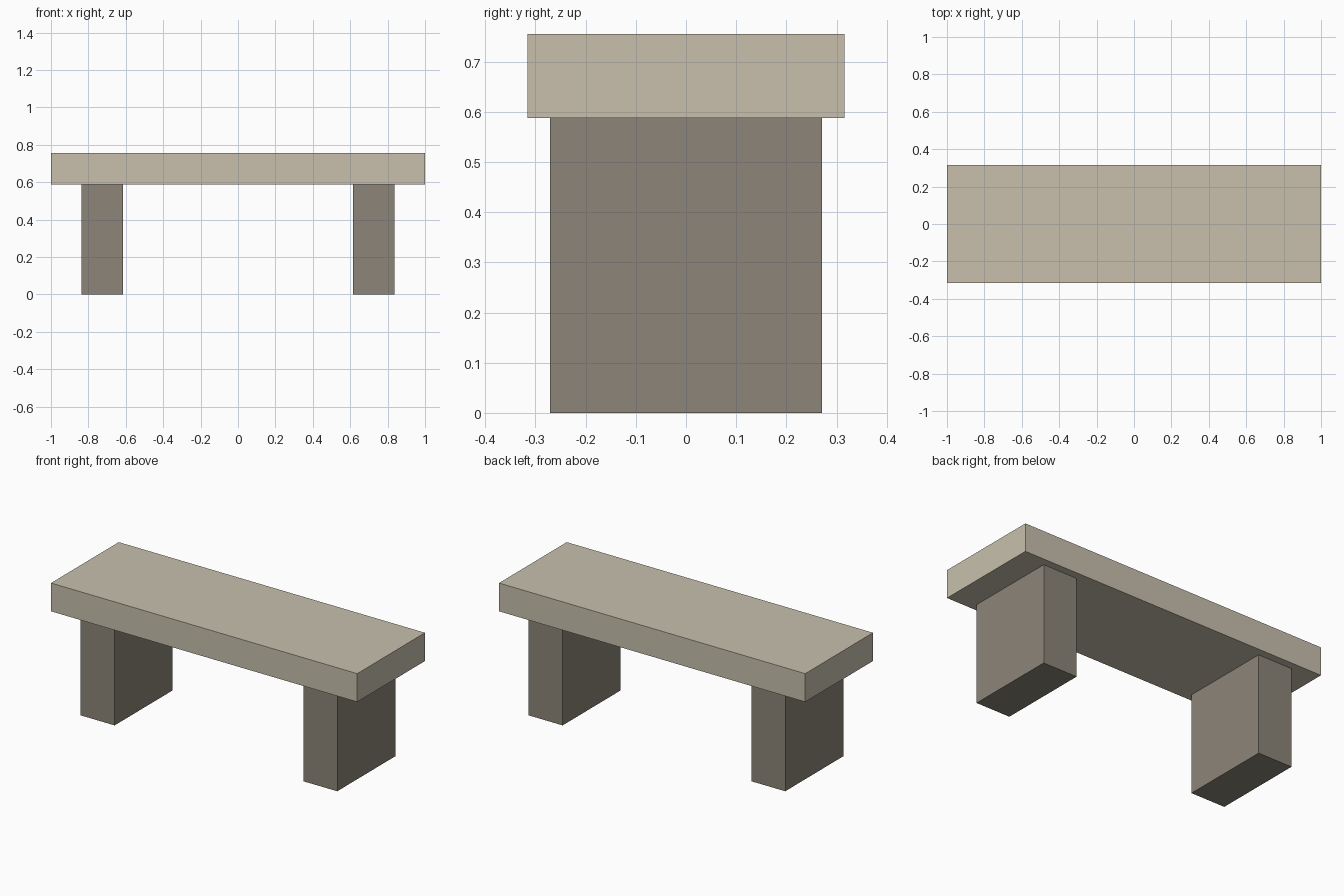
import bpy

if "Cube" in bpy.data.objects:
    bpy.data.objects.remove(bpy.data.objects["Cube"], do_unlink=True)


def make_material(name, colour):
    mat = bpy.data.materials.new(name)
    mat.use_nodes = True
    mat.diffuse_color = colour
    mat.node_tree.nodes["Principled BSDF"].inputs["Base Color"].default_value = colour
    return mat


def make_block(name, centre, size, mat):
    bpy.ops.mesh.primitive_cube_add(size=1, location=centre)
    block = bpy.context.object
    block.name = name
    block.scale = size
    bpy.ops.object.transform_apply(location=False, rotation=False, scale=True)
    block.data.materials.append(mat)
    return block


pale_stone = make_material("pale stone", (0.578, 0.527, 0.423, 1))
dark_stone = make_material("dark stone", (0.262, 0.235, 0.191, 1))

LEG_HEIGHT = 0.588
SEAT_THICKNESS = 0.167

# Seat slab resting on the legs
make_block("seat", (0, 0, LEG_HEIGHT + SEAT_THICKNESS / 2),
           (2, 0.632, SEAT_THICKNESS), pale_stone)

# Pair of block legs
for side, name in ((1, "left_leg"), (-1, "right_leg")):
    make_block(name, (side * 0.727, 0, LEG_HEIGHT / 2),
               (0.222, 0.542, LEG_HEIGHT), dark_stone)
